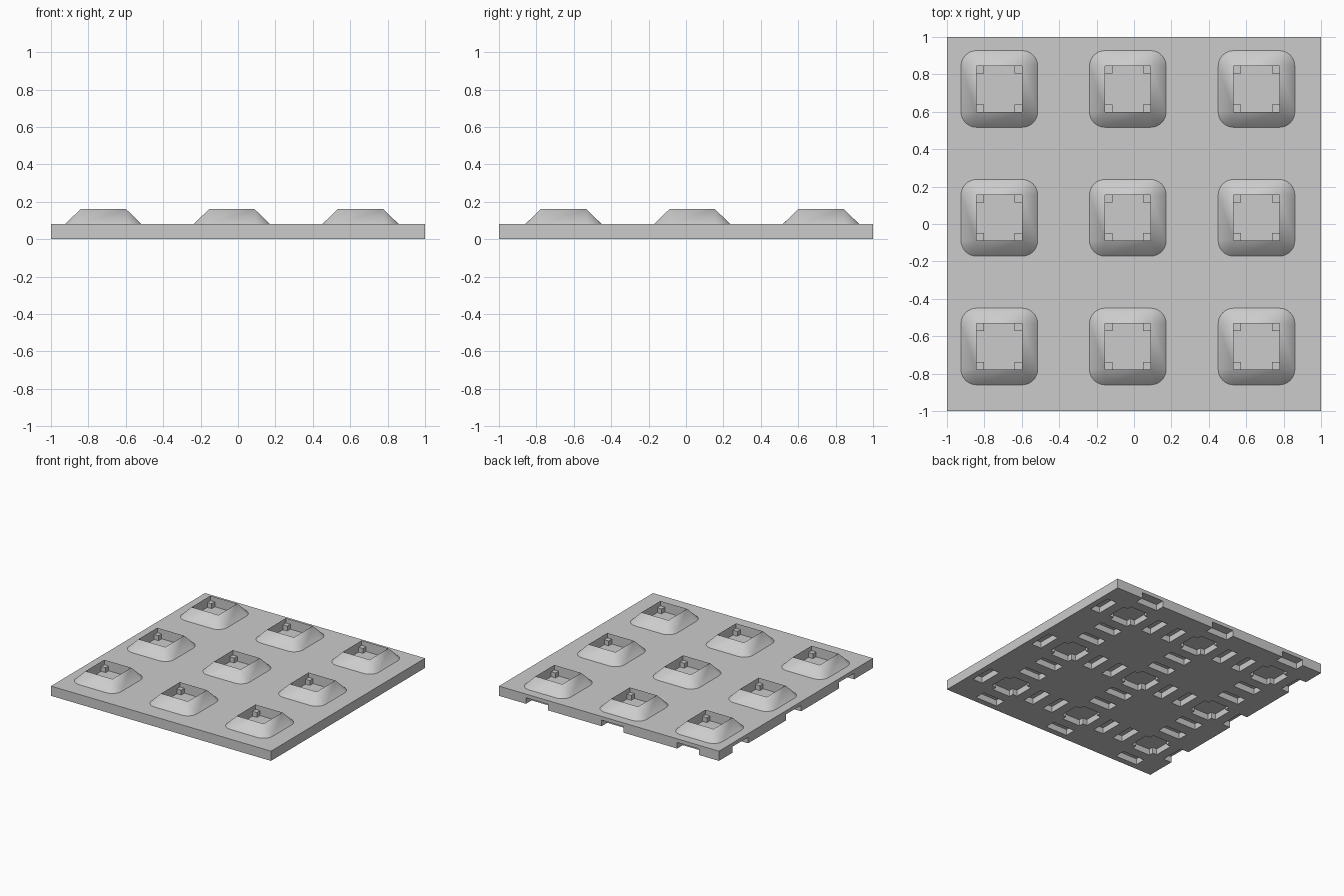
import bpy, bmesh, math
from mathutils import Matrix, Vector

cube = bpy.data.objects.get("Cube")
if cube:
    bpy.data.objects.remove(cube, do_unlink=True)

PLATE_TOP, RIM_TOP, POST_TOP = 0.08, 0.16, 0.12
RIM, FLARE, POST = 0.122, 0.083, 0.04        # rim half width, slope run, post width
RECESS = 0.05                                # depth of the underside recesses
CENTERS = [(x, y) for x in (-0.72, -0.033, 0.655) for y in (-0.655, 0.033, 0.722)]

gray = bpy.data.materials.new("plain gray")
gray.use_nodes = True
gray.diffuse_color = (0.6, 0.6, 0.6, 1)
gray.node_tree.nodes["Principled BSDF"].inputs["Base Color"].default_value = gray.diffuse_color


def box(bm, x0, x1, y0, y1, z0, z1):
    size = Matrix.Diagonal((x1 - x0, y1 - y0, z1 - z0, 1))
    middle = Matrix.Translation(((x0 + x1) / 2, (y0 + y1) / 2, (z0 + z1) / 2))
    bmesh.ops.create_cube(bm, size=1, matrix=middle @ size)


def finish(name, bm, material=gray):
    mesh = bpy.data.meshes.new(name)
    bm.to_mesh(mesh)
    bm.free()
    if material:
        mesh.materials.append(material)
    obj = bpy.data.objects.new(name, mesh)
    bpy.context.collection.objects.link(obj)
    return obj


def repeat(obj):
    """Place the object at the first center and linked copies at the rest."""
    for i, (x, y) in enumerate(CENTERS):
        item = obj if i == 0 else obj.copy()
        if i:
            bpy.context.collection.objects.link(item)
        item.location = (x, y, 0)


# Base plate
bm = bmesh.new()
box(bm, -1, 1, -1, 1, 0, PLATE_TOP)
plate = finish("base_plate", bm)

# Underside recesses: a cross below each socket and four slots around it
bm = bmesh.new()
arm = RIM - POST
near, far, half = 0.205, 0.295, 0.1
for cx, cy in CENTERS:
    outline = []
    for k in range(4):
        turn = Matrix.Rotation(k * math.pi / 2, 2)
        outline += [turn @ Vector(p) for p in ((RIM, -arm), (RIM, arm), (arm, arm))]
    bottom = bm.faces.new([bm.verts.new((cx + p.x, cy + p.y, -0.1)) for p in outline])
    lifted = bmesh.ops.extrude_face_region(bm, geom=[bottom], use_keep_orig=True)["geom"]
    for v in lifted:
        if isinstance(v, bmesh.types.BMVert):
            v.co.z = RECESS
    for s in (-1, 1):
        lo, hi = sorted((s * near, s * far))
        box(bm, cx + lo, cx + hi, cy - half, cy + half, -0.1, RECESS)
        box(bm, cx - half, cx + half, cy + lo, cy + hi, -0.1, RECESS)
bmesh.ops.recalc_face_normals(bm, faces=bm.faces[:])
cutter = finish("recess_cutter", bm, None)
cutter.hide_render = True

cut = plate.modifiers.new("recesses", "BOOLEAN")
cut.operation, cut.solver, cut.object = "DIFFERENCE", "EXACT", cutter
bpy.context.view_layer.objects.active = plate
bpy.ops.object.modifier_apply(modifier=cut.name)
bpy.data.objects.remove(cutter, do_unlink=True)

# Socket wall: sloping outside with rounded corners, upright square inside
bm = bmesh.new()
STEPS = 8
corners = []
for k in range(4):
    angle = k * math.pi / 2
    x, y = [RIM * (1 if f(angle + math.pi / 4) > 0 else -1) for f in (math.cos, math.sin)]
    arc = [angle + math.pi / 2 * i / STEPS for i in range(STEPS + 1)]
    foot = [bm.verts.new((x + FLARE * math.cos(a), y + FLARE * math.sin(a), PLATE_TOP)) for a in arc]
    corners.append((foot, bm.verts.new((x, y, RIM_TOP)), bm.verts.new((x, y, PLATE_TOP))))
for k, (foot, top, floor) in enumerate(corners):
    next_foot, next_top, next_floor = corners[(k + 1) % 4]
    for a, b in zip(foot, foot[1:]):
        bm.faces.new((a, b, top))
    bm.faces.new((foot[-1], next_foot[0], next_top, top))
    bm.faces.new((top, next_top, next_floor, floor))
socket = finish("socket_wall", bm)
bpy.ops.object.select_all(action="DESELECT")
socket.select_set(True)
bpy.context.view_layer.objects.active = socket
bpy.ops.object.shade_smooth_by_angle(angle=math.radians(30))
repeat(socket)

# Four small posts in the inner corners of each socket
bm = bmesh.new()
for sx in (-1, 1):
    for sy in (-1, 1):
        x0, x1 = sorted((sx * arm, sx * RIM))
        y0, y1 = sorted((sy * arm, sy * RIM))
        box(bm, x0, x1, y0, y1, PLATE_TOP, POST_TOP)
repeat(finish("corner_posts", bm))
